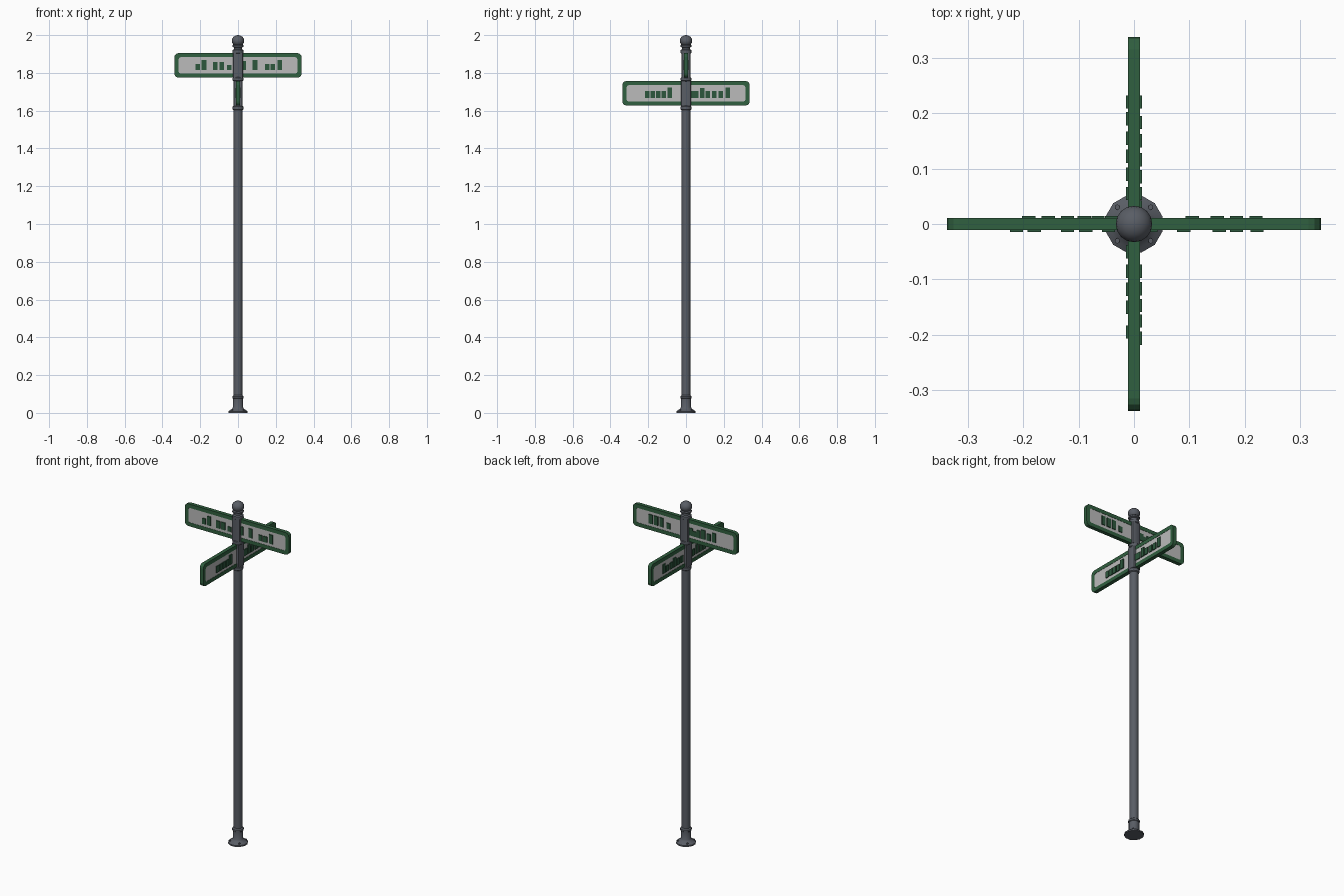
import bpy, bmesh, math
from mathutils import Matrix

if "Cube" in bpy.data.objects:
    bpy.data.objects.remove(bpy.data.objects["Cube"])


def mat(name, rgb):
    m = bpy.data.materials.new(name)
    m.diffuse_color = (*rgb, 1)
    m.use_nodes = True
    m.node_tree.nodes["Principled BSDF"].inputs["Base Color"].default_value = m.diffuse_color
    return m


METAL = mat("dark_metal", (0.10, 0.11, 0.13))
GREEN = mat("sign_green", (0.03, 0.115, 0.05))
PALE = mat("sign_face", (0.50, 0.50, 0.50))
DARK = mat("mark_green", (0.025, 0.095, 0.045))


def finish(bm, name, material, smooth=False):
    bmesh.ops.recalc_face_normals(bm, faces=bm.faces)
    me = bpy.data.meshes.new(name)
    bm.to_mesh(me)
    bm.free()
    ob = bpy.data.objects.new(name, me)
    bpy.context.collection.objects.link(ob)
    me.materials.append(material)
    if smooth:
        bpy.ops.object.select_all(action='DESELECT')
        ob.select_set(True)
        bpy.context.view_layer.objects.active = ob
        bpy.ops.object.shade_smooth_by_angle(angle=math.radians(35))
    return ob


def lathe(name, profile, sides=12):
    bm = bmesh.new()
    rings = []
    for r, z in profile:
        rings.append([bm.verts.new((r * math.cos(math.tau * (i + .5) / sides),
                                    r * math.sin(math.tau * (i + .5) / sides), z))
                      for i in range(sides)])
    for a, b in zip(rings, rings[1:]):
        for i in range(sides):
            j = (i + 1) % sides
            bm.faces.new((a[i], a[j], b[j], b[i]))
    bm.faces.new(rings[0])
    bm.faces.new(rings[-1])
    return finish(bm, name, METAL, True)


def add_box(bm, x0, x1, y0, y1, z0, z1):
    m = Matrix.Translation(((x0 + x1) / 2, (y0 + y1) / 2, (z0 + z1) / 2)) @ \
        Matrix.Diagonal((x1 - x0, y1 - y0, z1 - z0, 1))
    bmesh.ops.create_cube(bm, size=1, matrix=m)


def outline(hx, hz, r, seg=3):
    pts = []
    for k, (sx, sz) in enumerate(((1, 1), (-1, 1), (-1, -1), (1, -1))):
        for i in range(seg + 1):
            a = math.pi / 2 * (k + i / seg)
            pts.append((sx * (hx - r) + r * math.cos(a), sz * (hz - r) + r * math.sin(a)))
    return pts


def slab(bm, pts, t):
    front = [bm.verts.new((x, -t, z)) for x, z in pts]
    face = bm.faces.new(front)
    new = bmesh.ops.extrude_face_region(bm, geom=[face])["geom"]
    bmesh.ops.translate(bm, vec=(0, 2 * t, 0), verts=[v for v in new if isinstance(v, bmesh.types.BMVert)])


def frame(bm, outer, inner, t):
    loops = [[bm.verts.new((x, y, z)) for x, z in pts]
             for pts, y in ((outer, -t), (outer, t), (inner, t), (inner, -t))]
    n = len(outer)
    for k in range(4):
        a, b = loops[k], loops[(k + 1) % 4]
        for i in range(n):
            j = (i + 1) % n
            bm.faces.new((a[i], a[j], b[j], b[i]))


def sign(prefix, z, turn, front_bars, back_bars):
    place = Matrix.Translation((0, 0, z)) @ Matrix.Rotation(turn, 4, 'Z')
    # rounded border
    bm = bmesh.new()
    frame(bm, outline(.337, .065, .022), outline(.314, .043, .010), .011)
    finish(bm, prefix + "_sign_border", GREEN).matrix_world = place
    # pale panel
    bm = bmesh.new()
    slab(bm, outline(.315, .044, .010), .0095)
    finish(bm, prefix + "_sign_panel", PALE).matrix_world = place
    # raised abstract bars on both faces
    bm = bmesh.new()
    for side, bars in ((-1, front_bars), (1, back_bars)):
        for x, h in bars:
            y0, y1 = sorted((side * .009, side * .0145))
            add_box(bm, x - .012, x + .012, y0, y1, -.026, -.026 + h)
    finish(bm, prefix + "_sign_bars", DARK).matrix_world = place
    # clamp plates gripping the sign
    bm = bmesh.new()
    for s in (-1, 1):
        y0, y1 = sorted((s * .010, s * .024))
        add_box(bm, -.027, .027, y0, y1, -.066, .066)
    edges = [e for e in bm.edges if abs(e.verts[0].co.z - e.verts[1].co.z) > .1
             and abs(e.verts[0].co.y) > .02]
    bmesh.ops.bevel(bm, geom=edges, offset=.009, segments=2, affect='EDGES', profile=.5)
    finish(bm, prefix + "_sign_clamp", METAL, True).matrix_world = place


# post with flared base, and collars around the signs
lathe("post", [(.053, 0), (.053, .008), (.044, .014), (.033, .022), (.028, .03), (.028, .075),
               (.031, .078), (.031, .088), (.024, .094), (.024, 1.608)])
lathe("lower_collar", [(.024, 1.603), (.029, 1.607), (.029, 1.622), (.024, 1.627)])
lathe("middle_collar", [(.024, 1.755), (.029, 1.759), (.029, 1.774), (.024, 1.778)])
lathe("upper_collar", [(.024, 1.902), (.029, 1.906), (.029, 1.921), (.022, 1.926), (.022, 1.934),
                       (.031, 1.938), (.031, 1.946), (.022, 1.952)])
lathe("inner_core", [(.020, 1.6), (.020, 1.91)])

# ball finial
bm = bmesh.new()
bmesh.ops.create_uvsphere(bm, u_segments=16, v_segments=10, radius=1,
                          matrix=Matrix.Translation((0, 0, 1.970)) @ Matrix.Diagonal((.033, .033, .030, 1)))
finish(bm, "ball_finial", METAL, True)

# base bolts
bm = bmesh.new()
for i in range(4):
    a = math.pi / 4 + i * math.pi / 2
    bmesh.ops.create_cone(bm, cap_ends=True, segments=6, radius1=.005, radius2=.005, depth=.014,
                          matrix=Matrix.Translation((.043 * math.cos(a), .043 * math.sin(a), .012)))
finish(bm, "base_bolts", METAL)

# crossed signs
sign("upper", 1.840, 0,
     [(-.212, .033), (-.18, .053), (-.12, .043), (-.087, .043), (-.046, .028), (.03, .05), (.09, .053),
      (.154, .033), (.185, .033), (.222, .053)],
     [(.22, .053), (.185, .053), (.15, .053), (.105, .033), (-.04, .043), (-.065, .03), (-.09, .043),
      (-.12, .053), (-.155, .04), (-.19, .053)])
sign("lower", 1.692, math.pi / 2,
     [(-.206, .038), (-.175, .038), (-.147, .038), (-.117, .038), (-.085, .056), (.03, .038), (.055, .038),
      (.085, .053), (.116, .038), (.15, .038), (.183, .038), (.22, .056)],
     [(.22, .053), (.19, .035), (.155, .038), (.122, .053), (.09, .038), (.055, .038), (-.05, .038),
      (-.085, .053), (-.118, .038), (-.15, .038), (-.195, .05)])
